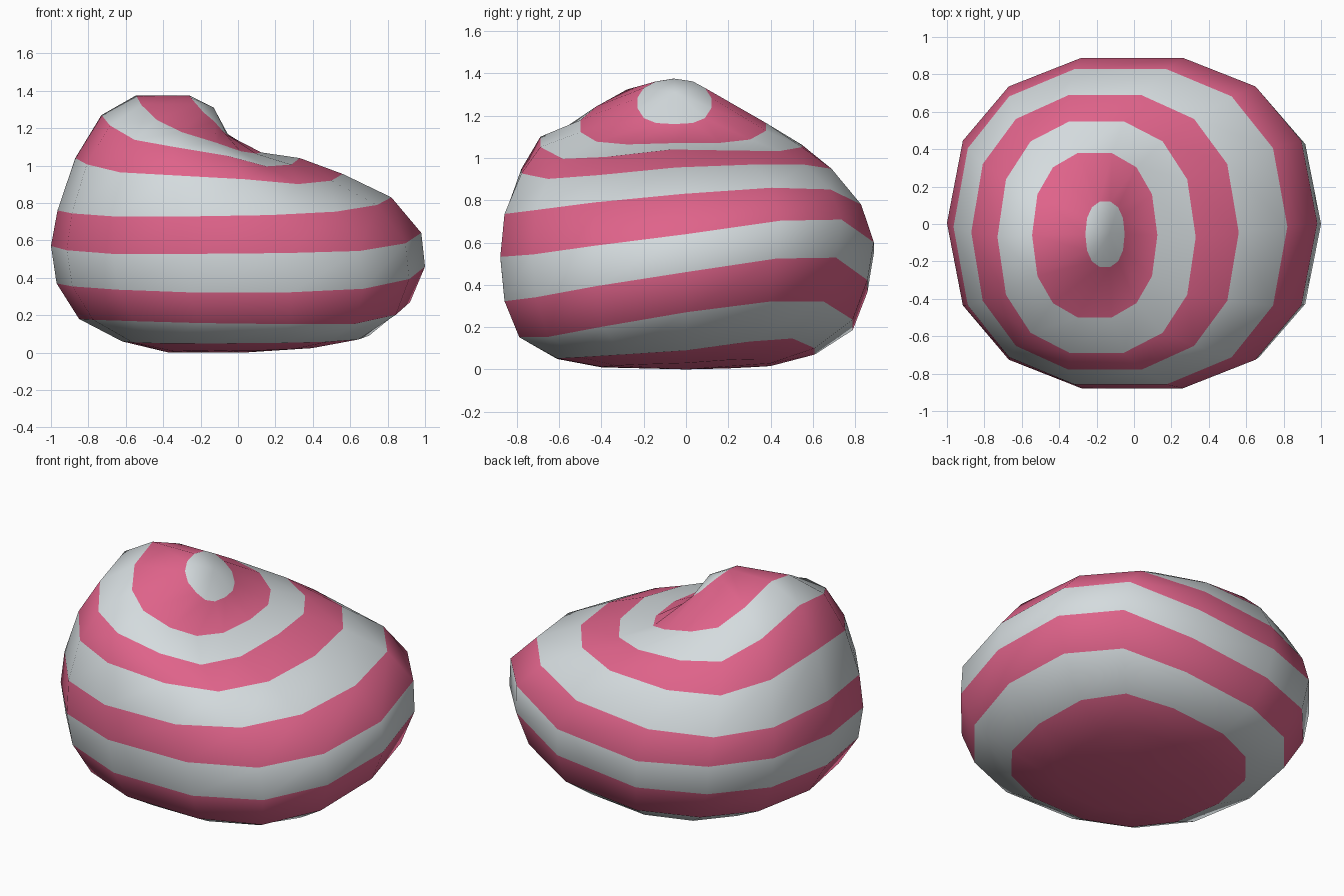
import bpy, bmesh, math

if "Cube" in bpy.data.objects:
    bpy.data.objects.remove(bpy.data.objects["Cube"])

SIDES = 14


def material(name, rgb):
    m = bpy.data.materials.new(name)
    m.diffuse_color = (*rgb, 1)
    m.use_nodes = True
    m.node_tree.nodes["Principled BSDF"].inputs["Base Color"].default_value = m.diffuse_color
    return m


pink = material("pink", (0.74, 0.125, 0.255))
pale = material("pale grey", (0.66, 0.71, 0.73))

# One ring per stripe edge, bottom to top:
# (x min, x max, y min, y max), heights going round from the right (+x) by the back (+y)
RINGS = [
    ((-.37, .43, -.40, .40), (.03, .05, .02, .01, .00, .01, .01, .02)),
    ((-.62, .70, -.61, .61), (.09, .15, .08, .06, .06, .05, .05, .06)),
    ((-.85, .92, -.79, .79), (.27, .33, .20, .18, .18, .17, .155, .16)),
    ((-.97, 1.0, -.86, .86), (.46, .54, .38, .37, .37, .34, .32, .35)),
    ((-1.0, .98, -.88, .89), (.64, .72, .56, .56, .57, .53, .53, .55)),
    ((-.965, .82, -.86, .83), (.83, .86, .75, .72, .76, .73, .73, .76)),
    ((-.87, .56, -.78, .69), (.955, .97, .94, .93, 1.04, .97, .94, .90)),
    ((-.73, .33, -.69, .55), (1.04, 1.03, 1.06, 1.08, 1.27, 1.15, 1.08, .99)),
    ((-.545, .125, -.50, .38), (1.07, 1.08, 1.15, 1.21, 1.375, 1.26, 1.15, 1.07)),
    ((-.26, -.05, -.23, .12), (1.16, 1.18, 1.26, 1.34, 1.375, 1.34, 1.26, 1.18)),
]


def smooth_height(keys, t):
    """Closed Catmull-Rom curve through the heights."""
    i, f = int(t), t - int(t)
    a, b, c, d = (keys[(i + k) % len(keys)] for k in (-1, 0, 1, 2))
    return b + .5 * f * (c - a + f * (2*a - 5*b + 4*c - d + f * (3*(b - c) + d - a)))


def squash(v):
    """Makes the rings slightly squarer than an ellipse."""
    return math.copysign(abs(v) ** 0.86, v)


# Striped body
bm = bmesh.new()
rings = []
for (x0, x1, y0, y1), heights in RINGS:
    ring = []
    for k in range(SIDES):
        a = math.tau * k / SIDES
        x = (x0 + x1) / 2 + (x1 - x0) / 2 * squash(math.cos(a))
        y = (y0 + y1) / 2 + (y1 - y0) / 2 * squash(math.sin(a)) * 1.02
        ring.append(bm.verts.new((x, y, smooth_height(heights, 8 * k / SIDES))))
    rings.append(ring)

# Stripes alternate ring by ring, starting with the pink underside
for n, (lo, hi) in enumerate(zip(rings, rings[1:])):
    for k in range(SIDES):
        j = (k + 1) % SIDES
        bm.faces.new((lo[k], lo[j], hi[j], hi[k])).material_index = n % 2

# Underside and tilted tip close as fans
base = bm.verts.new((0.03, 0, 0))
tip = bm.verts.new((-0.13, -0.05, 1.31))
for k in range(SIDES):
    j = (k + 1) % SIDES
    bm.faces.new((base, rings[0][j], rings[0][k]))
    bm.faces.new((tip, rings[-1][k], rings[-1][j])).material_index = 1

for f in bm.faces:
    f.smooth = True
bmesh.ops.recalc_face_normals(bm, faces=bm.faces)
mesh = bpy.data.meshes.new("striped_body")
bm.to_mesh(mesh)
bm.free()
mesh.materials.append(pink)
mesh.materials.append(pale)
body = bpy.data.objects.new("striped_body", mesh)
bpy.context.collection.objects.link(body)
